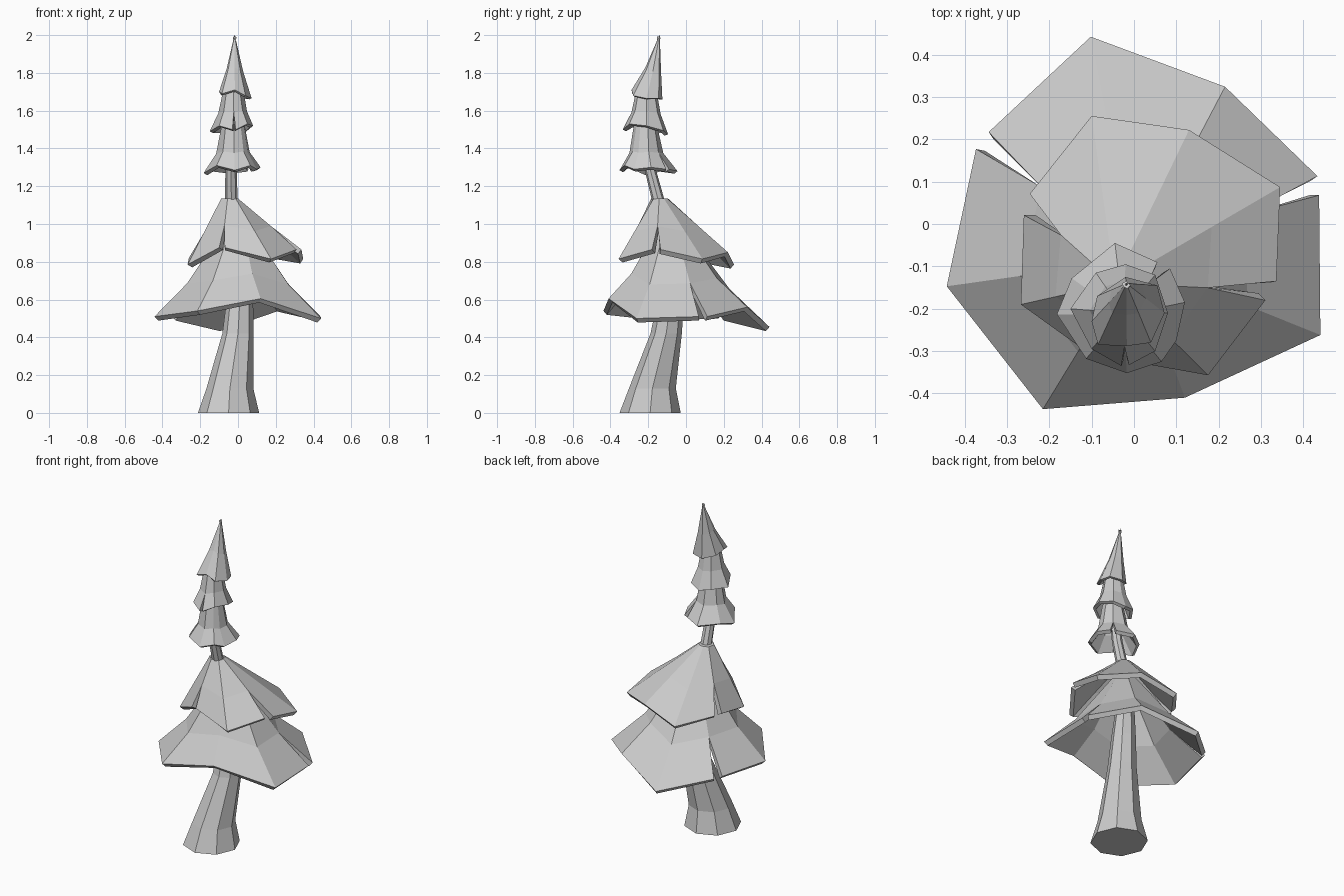
import bpy, bmesh
from math import cos, sin, pi, atan2
from mathutils import Vector

if "Cube" in bpy.data.objects:
    bpy.data.objects.remove(bpy.data.objects["Cube"])


def finish(bm, name, thickness=0):
    me = bpy.data.meshes.new(name)
    bm.to_mesh(me)
    bm.free()
    ob = bpy.data.objects.new(name, me)
    bpy.context.collection.objects.link(ob)
    if thickness:
        mod = ob.modifiers.new("shell", "SOLIDIFY")
        mod.thickness = thickness
        mod.offset = -1
        mod.use_even_offset = False
    return ob


def trunk(name, rings, sides=8):
    """Loft of (x, y, z, radius) rings with closed ends."""
    bm = bmesh.new()
    loops = [[bm.verts.new((x + r * cos(2 * pi * i / sides), y + r * sin(2 * pi * i / sides), z))
              for i in range(sides)] for x, y, z, r in rings]
    for a, b in zip(loops, loops[1:]):
        for i in range(sides):
            j = (i + 1) % sides
            bm.faces.new((a[i], a[j], b[j], b[i]))
    bm.faces.new(loops[0][::-1])
    bm.faces.new(loops[-1])
    return finish(bm, name)


def tier(name, flaps, top, radius, bend, sag, thickness):
    """Skirt of boughs: flaps are rim strips (counter-clockwise), split by notches.
    Each rim point rises to a bent middle ring and on to a small top ring."""
    bm = bmesh.new()
    c = Vector(top)
    cols = []
    for flap in flaps:
        for k, p in enumerate(flap):
            cols.append([Vector(p), Vector(p), k == len(flap) - 1 and len(flaps) > 0])
    n = len(cols)
    # both sides of a notch share one point higher up
    for i in range(n):
        if cols[i][2]:
            m = (cols[i][0] + cols[(i + 1) % n][0]) / 2
            cols[i][1] = cols[(i + 1) % n][1] = m
    rim, mid, tip = [], [], []
    for p, base, _ in cols:
        a = atan2(base.y - c.y, base.x - c.x)
        t = c + Vector((radius * cos(a), radius * sin(a), 0))
        rim.append(bm.verts.new(p))
        mid.append(bm.verts.new(base.lerp(t, bend) - Vector((0, 0, sag))))
        tip.append(bm.verts.new(t))
    for i in range(n):
        j = (i + 1) % n
        if not cols[i][2]:
            bm.faces.new((rim[i], rim[j], mid[j], mid[i]))
            bm.faces.new((mid[i], mid[j], tip[j], tip[i]))
    bmesh.ops.remove_doubles(bm, verts=mid + tip, dist=0.0005)
    # cap the top
    zmax = max(v.co.z for v in bm.verts)
    edges = [e for e in bm.edges if e.is_boundary and all(v.co.z > zmax - 1e-4 for v in e.verts)]
    bmesh.ops.contextual_create(bm, geom=edges)
    bmesh.ops.recalc_face_normals(bm, faces=bm.faces)
    return finish(bm, name, thickness)


# leaning trunk
trunk("trunk", [(-.05, -.19, 0, .162), (-.043, -.178, .13, .124), (0, -.105, .42, .083),
                (.01, -.08, .6, .07), (-.02, -.1, .85, .05), (-.035, -.14, 1.1, .034),
                (-.037, -.19, 1.29, .03), (-.03, -.21, 1.5, .028)])

# wide lower boughs
tier("lowest_boughs",
     [[(.433, .113, .51), (.215, .324, .56), (-.102, .442, .455), (-.343, .217, .51)],
      [(-.373, .177, .52), (-.442, -.147, .51), (-.215, -.437, .54), (.12, -.41, .605),
       (.44, -.262, .5), (.437, .068, .51)]],
     (0, -.085, 1.0), .06, .45, .045, .03)
tier("second_boughs",
     [[(.336, -.135, .865), (.345, .087, .815), (.13, .222, .85), (-.1, .255, .785),
       (-.246, .071, .82)],
      [(-.26, .021, .82), (-.267, -.19, .785), (-.1, -.31, .875)],
      [(-.07, -.313, .875), (.175, -.357, .815), (.31, -.18, .865)]],
     (-.045, -.14, 1.135), .045, .46, 0, .03)

# narrow upper boughs
tier("third_boughs",
     [[(.085, -.105, 1.29), (.12, -.185, 1.3), (.1, -.275, 1.29), (.065, -.325, 1.31),
       (-.017, -.352, 1.285), (-.113, -.318, 1.31), (-.182, -.213, 1.27),
       (-.147, -.128, 1.29), (-.045, -.045, 1.28), (.055, -.09, 1.29)]],
     (-.025, -.215, 1.53), .06, .68, .075, .022)
tier("fourth_boughs",
     [[(-.012, -.333, 1.5), (.05, -.3, 1.53), (.08, -.21, 1.52), (.05, -.12, 1.495),
       (-.02, -.095, 1.475), (-.09, -.115, 1.49), (-.15, -.2, 1.49), (-.1, -.295, 1.52),
       (-.03, -.335, 1.5)]],
     (-.025, -.21, 1.7), .055, .65, .04, .02)
tier("treetop",
     [[(.072, -.21, 1.665), (.055, -.145, 1.665), (-.02, -.125, 1.66), (-.087, -.17, 1.68),
       (-.1, -.23, 1.7), (-.085, -.285, 1.69), (-.017, -.288, 1.71), (.04, -.28, 1.68),
       (.0721, -.2101, 1.665)]],
     (-.018, -.14, 2.0), .001, .5, .025, .015)
